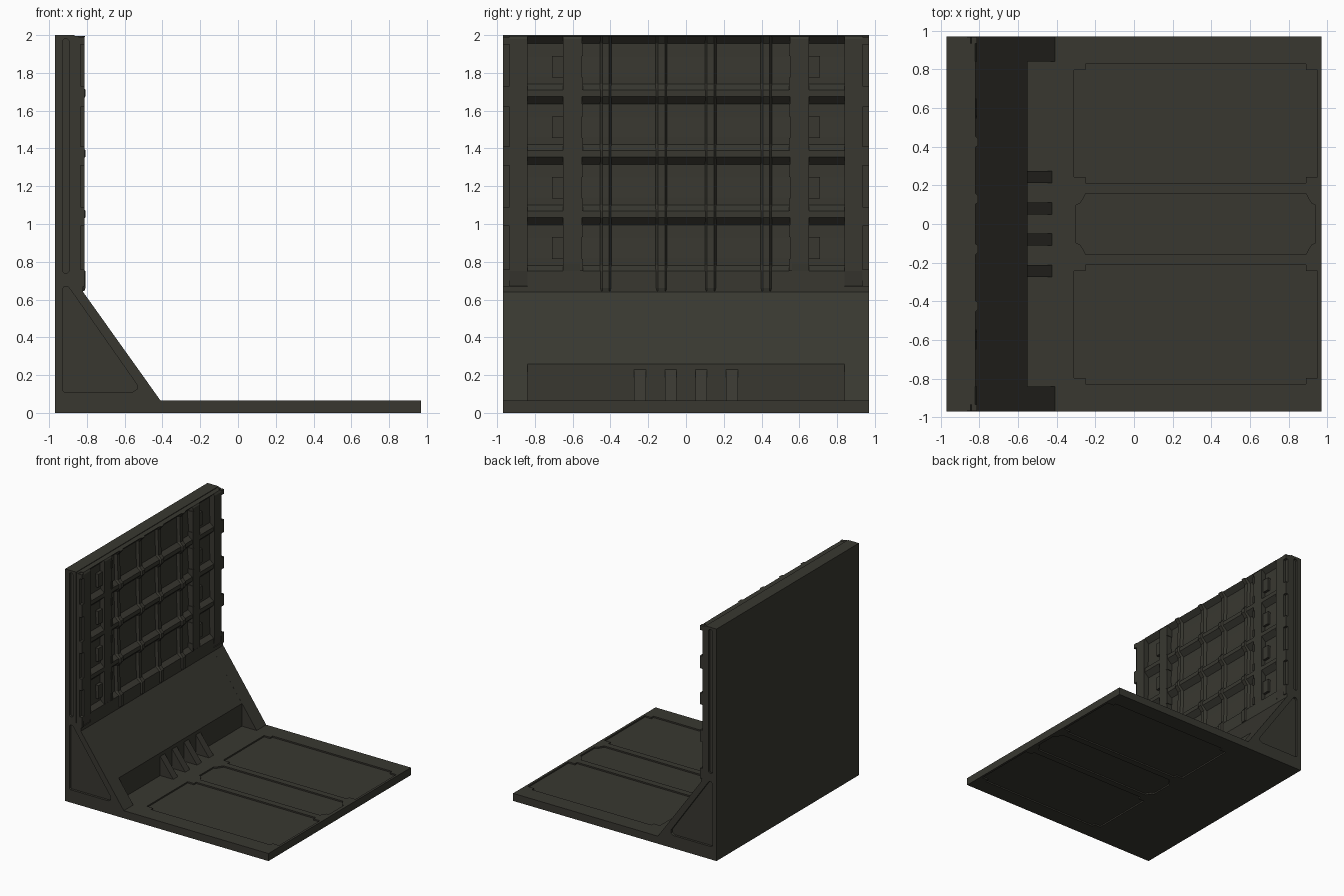
import bpy, bmesh

if "Cube" in bpy.data.objects:
    bpy.data.objects.remove(bpy.data.objects["Cube"])

mat = bpy.data.materials.new("dark olive grey")
mat.diffuse_color = (0.040, 0.039, 0.030, 1)
mat.use_nodes = True
mat.node_tree.nodes["Principled BSDF"].inputs["Base Color"].default_value = mat.diffuse_color


def make(name, bm):
    bmesh.ops.recalc_face_normals(bm, faces=bm.faces)
    me = bpy.data.meshes.new(name)
    bm.to_mesh(me)
    bm.free()
    me.materials.append(mat)
    ob = bpy.data.objects.new(name, me)
    bpy.context.collection.objects.link(ob)
    return ob


def loft(name, loops):
    """Closed solid through matching loops of points."""
    bm = bmesh.new()
    rings = [[bm.verts.new(p) for p in l] for l in loops]
    n = len(rings[0])
    for a, b in zip(rings, rings[1:]):
        for i in range(n):
            j = (i + 1) % n
            bm.faces.new((a[i], a[j], b[j], b[i]))
    bm.faces.new(rings[0])
    bm.faces.new(rings[-1])
    return make(name, bm)


def prism_y(name, pts, y0, y1):
    return loft(name, [[(x, y, z) for x, z in pts] for y in (y0, y1)])


def prism_z(name, pts, z0, z1):
    return loft(name, [[(x, y, z) for x, y in pts] for z in (z0, z1)])


def box(name, x0, x1, y0, y1, z0, z1):
    return prism_y(name, [(x0, z0), (x1, z0), (x1, z1), (x0, z1)], y0, y1)


def cut(ob, cutter):
    m = ob.modifiers.new("recess", 'BOOLEAN')
    m.operation = 'DIFFERENCE'
    m.solver = 'EXACT'
    m.object = cutter
    bpy.context.view_layer.objects.active = ob
    bpy.ops.object.modifier_apply(modifier=m.name)
    bpy.data.objects.remove(cutter, do_unlink=True)


# Floor slab with three shallow panels, above and below
floor = box("floor_slab", -0.97, 0.97, -0.97, 0.97, 0, 0.065)


def notched(x0, x1, y0, y1, a, b):
    return [(x0 + a, y0), (x1 - a, y0), (x1 - a, y0 + b), (x1, y0 + b),
            (x1, y1 - b), (x1 - a, y1 - b), (x1 - a, y1), (x0 + a, y1),
            (x0 + a, y1 - b), (x0, y1 - b), (x0, y0 + b), (x0 + a, y0 + b)]


def stepped(x0, x1, y0, y1):
    a, b = 0.05, 0.02
    return [(x0 + a, y0), (x1 - a, y0), (x1 - a + .01, y0 + b), (x1 - b, y0 + a), (x1, y0 + a + .01),
            (x1, y1 - a - .01), (x1 - b, y1 - a), (x1 - a + .01, y1 - b), (x1 - a, y1), (x0 + a, y1),
            (x0 + a - .01, y1 - b), (x0 + b, y1 - a), (x0, y1 - a - .01),
            (x0, y0 + a + .01), (x0 + b, y0 + a), (x0 + a - .01, y0 + b)]


for z0, z1 in ((0.053, 0.1), (-0.05, 0.012)):
    for y0, y1 in ((0.213, 0.828), (-0.828, -0.213)):
        cut(floor, prism_z("cutter", notched(-0.31, 0.95, y0, y1, 0.06, 0.03), z0, z1))
    cut(floor, prism_z("cutter", stepped(-0.30, 0.94, -0.157, 0.157), z0, z1))

# Sloped foot of the wall, set back between the ends
top = [(-0.82, 0.64), (-0.82, 0.67), (-0.865, 0.70), (-0.97, 0.70), (-0.97, 0.065)]
prism_y("foot_middle", [(-0.55, 0.065), (-0.55, 0.26)] + top, -0.84, 0.84)
tri = [(-0.93, 0.12), (-0.92, 0.11), (-0.56, 0.11), (-0.535, 0.125), (-0.535, 0.15),
       (-0.885, 0.65), (-0.90, 0.668), (-0.92, 0.668), (-0.93, 0.655)]
wall = box("wall_slab", -0.97, -0.865, -0.97, 0.97, 0.70, 2.0)
for s in (-1, 1):
    end = prism_y("foot_end", [(-0.41, 0.065)] + top, s * 0.84, s * 0.97)
    cut(end, prism_y("cutter", tri, s * 0.95, s * 1.0))
    slot = [(-0.93, 0.75), (-0.92, 0.74), (-0.905, 0.74), (-0.895, 0.75),
            (-0.895, 1.97), (-0.905, 1.98), (-0.92, 1.98), (-0.93, 1.97)]
    cut(wall, prism_y("cutter", slot, s * 0.95, s * 1.0))

# Gussets at the foot
for s in (-1, 1):
    for y in (0.08, 0.243):
        prism_y("gusset", [(-0.55, 0.065), (-0.425, 0.065), (-0.55, 0.23)],
                s * y - 0.031, s * y + 0.031)

# Corrugated wall panel
IN, OUT = -0.857, -0.82
ridges = [0.715 + 0.32 * k for k in range(5)]
wave = [(OUT, 0.66)]
for t in ridges:
    if t > 0.8:
        wave += [(IN - 0.005, t - 0.11), (IN - 0.005, t - 0.04)]
    wave.append((OUT, t))
    if t < 1.9:
        wave += [(OUT, t + 0.035), (IN, t + 0.065), (IN, t + 0.105)]
prism_y("corrugated_panel", wave + [(-0.88, 1.995), (-0.88, 0.66)], -0.84, 0.84)

# Chamfered vertical straps following the corrugation
for y in (-0.425, -0.13, 0.13, 0.425):
    path = [(-0.825, 0.645)] + wave[1 - 1:]
    loops = []
    for x, z in path:
        o = 0.012 if x > -0.84 else 0.022
        loops.append([(x - 0.01, y - 0.036, z), (x + o, y - 0.018, z),
                      (x + o, y + 0.018, z), (x - 0.01, y + 0.036, z)])
    loft("strap", loops)

for s in (-1, 1):
    # Outer columns with notched edges
    def column(name, x, y0, y1, z0):
        prism_y(name, [(-0.88, z0), (-0.825, z0), (x, z0 + 0.08),
                       (x, 1.98), (x - 0.01, 1.995), (-0.88, 1.995)], s * y0, s * y1)
    column("outer_column", -0.812, 0.84, 0.935, 0.67)
    column("outer_column_edge", -0.835, 0.935, 0.968, 0.67)
    for z0, z1 in ((0.67, 0.76), (0.99, 1.09), (1.31, 1.41), (1.62, 1.73), (1.95, 1.99)):
        box("edge_tab", -0.84, -0.812, s * 0.935, s * 0.968, z0, z1)
    # Inner columns with small clips and side blocks
    column("inner_column", -0.816, 0.55, 0.65, 0.71)
    for t in ridges[:4]:
        for z in (t + 0.035, t + 0.215):
            box("clip", -0.87, -0.812, s * 0.545, s * 0.562, z, z + 0.065)
        box("side_block", -0.87, -0.835, s * 0.65, s * 0.71, t + 0.1, t + 0.215)
